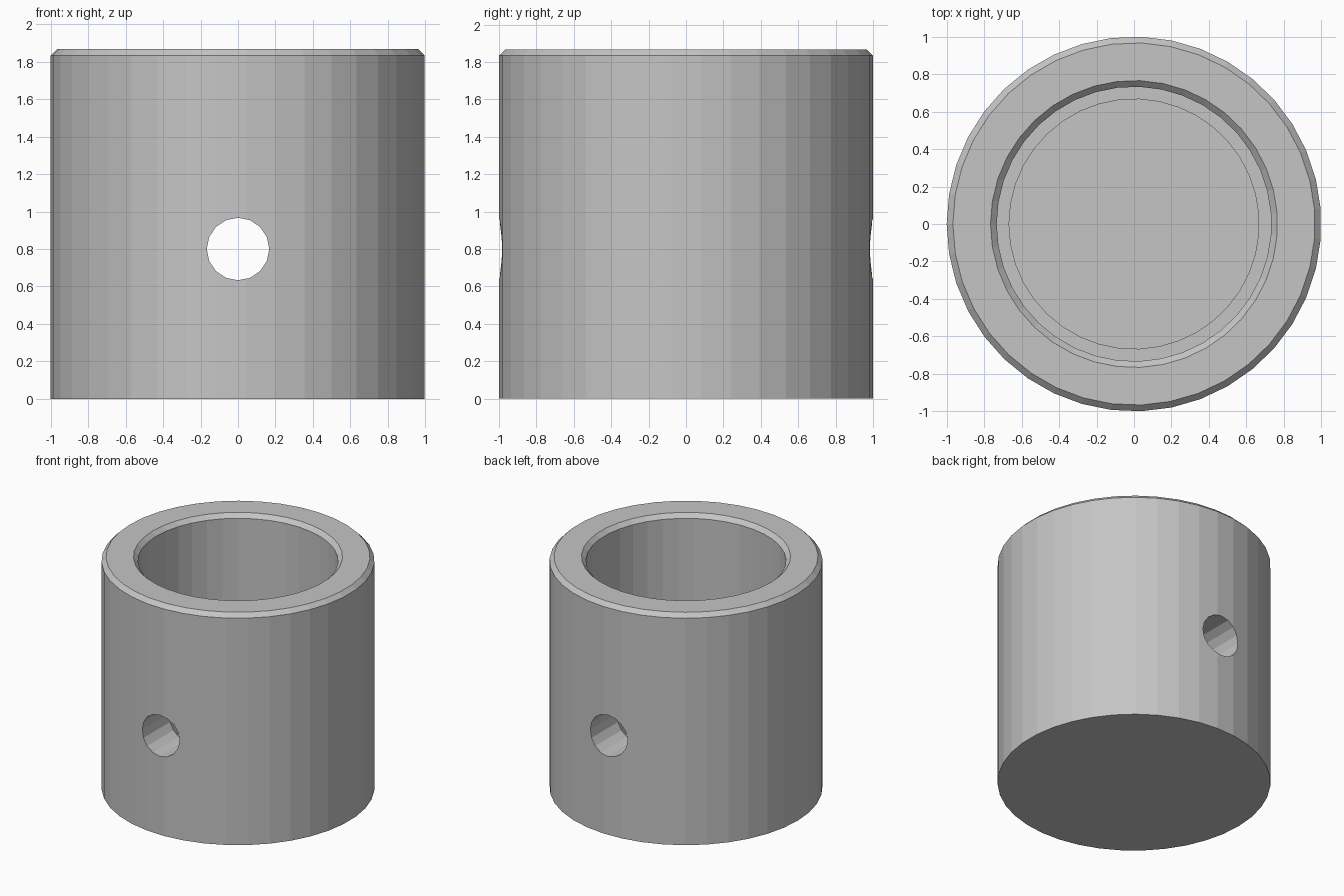
import bpy
import bmesh
import math

SEGMENTS = 39

cube = bpy.data.objects.get("Cube")
if cube:
    bpy.data.objects.remove(cube, do_unlink=True)

# Plain grey metal
metal = bpy.data.materials.new("grey_metal")
metal.use_nodes = True
color = (0.56, 0.56, 0.56, 1)
metal.diffuse_color = color
metal.node_tree.nodes["Principled BSDF"].inputs["Base Color"].default_value = color


def lathe(name, profile, sides):
    """Closed solid turned around z; the profile runs from bottom cap to end cap."""
    bm = bmesh.new()
    rings = []
    for r, z in profile:
        angles = [math.pi + math.tau * i / sides for i in range(sides)]
        rings.append([bm.verts.new((r * math.cos(a), r * math.sin(a), z)) for a in angles])
    for low, high in zip(rings, rings[1:]):
        for i in range(sides):
            j = (i + 1) % sides
            bm.faces.new((low[i], low[j], high[j], high[i]))
    bm.faces.new(rings[0][::-1])
    bm.faces.new(rings[-1])
    bmesh.ops.recalc_face_normals(bm, faces=bm.faces)
    mesh = bpy.data.meshes.new(name)
    bm.to_mesh(mesh)
    bm.free()
    mesh.materials.append(metal)
    obj = bpy.data.objects.new(name, mesh)
    bpy.context.collection.objects.link(obj)
    return obj


# Body: chamfered outer wall, chamfered mouth, stepped blind bore
height, chamfer = 1.867, 0.033
shoulder, floor = 1.067, 0.2
wide, narrow = 0.733, 0.667
body = lathe("sleeve_body", [
    (1, 0),
    (1, height - chamfer),
    (1 - chamfer, height),
    (wide + chamfer, height),
    (wide, height - chamfer),
    (wide, shoulder),
    (narrow, shoulder),
    (narrow, floor),
], SEGMENTS)

# Cross pin hole through both walls
cutter = lathe("pin_hole_cutter", [(0.167, -1.2), (0.167, 1.2)], 16)
cutter.rotation_euler.x = math.pi / 2
cutter.location.z = 0.8
cutter.hide_render = True
cutter.hide_viewport = True

hole = body.modifiers.new("pin_hole", 'BOOLEAN')
hole.operation = 'DIFFERENCE'
hole.solver = 'EXACT'
hole.object = cutter

# Bake the cut and drop the cutter
bpy.context.view_layer.update()
depsgraph = bpy.context.evaluated_depsgraph_get()
cut_mesh = bpy.data.meshes.new_from_object(body.evaluated_get(depsgraph))
body.modifiers.clear()
body.data = cut_mesh
bpy.data.objects.remove(cutter, do_unlink=True)
